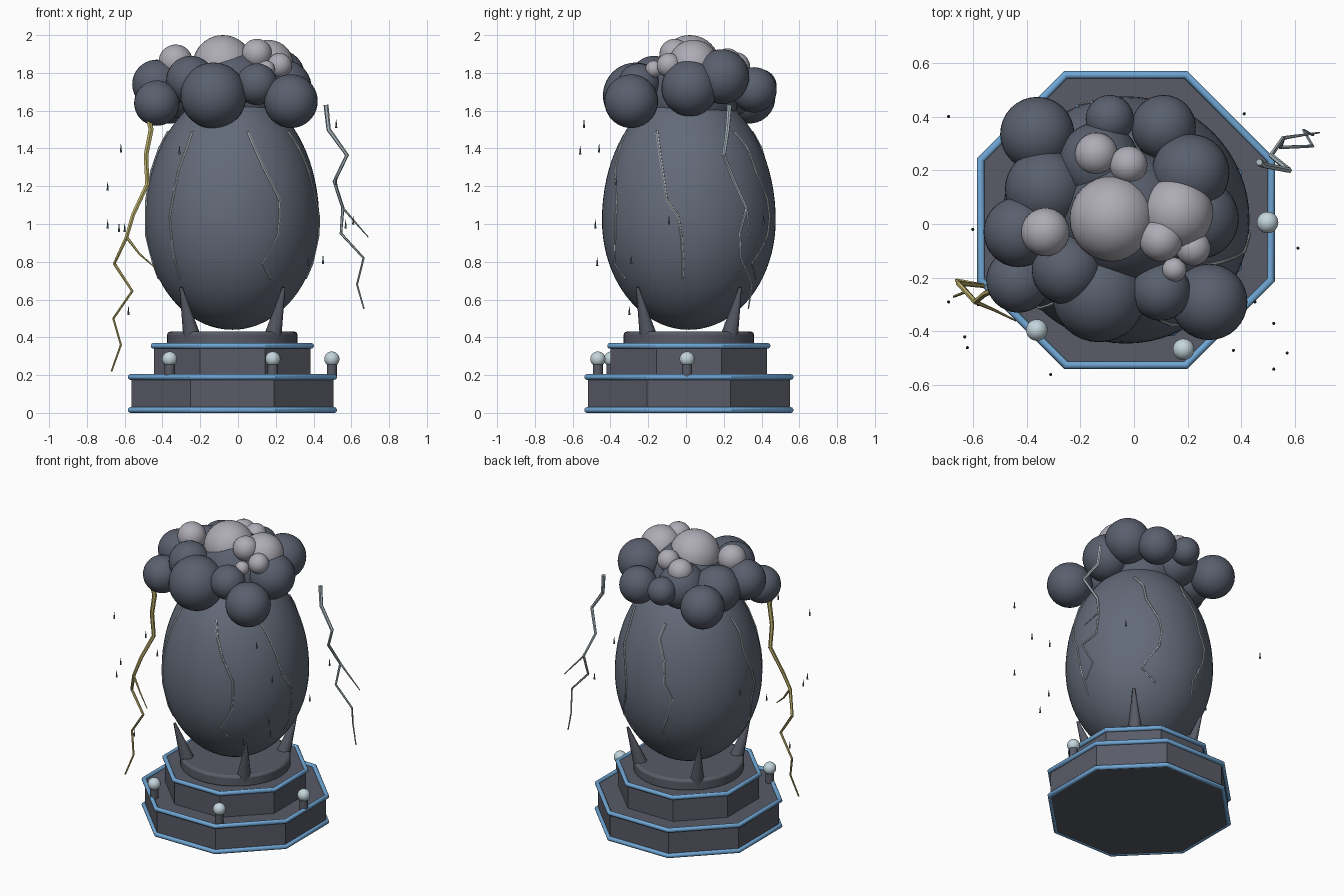
import bpy, bmesh, math
from mathutils import Matrix, Vector

if "Cube" in bpy.data.objects:
    bpy.data.objects.remove(bpy.data.objects["Cube"], do_unlink=True)

CX, CY = -0.03, 0.015   # axis of the pedestal and egg


def material(name, *rgb):
    m = bpy.data.materials.new(name)
    m.use_nodes = True
    m.diffuse_color = (*rgb, 1)
    m.node_tree.nodes["Principled BSDF"].inputs["Base Color"].default_value = (*rgb, 1)
    return m


STONE = material("dark stone", 0.10, 0.105, 0.135)
SHELL = material("slate shell", 0.125, 0.145, 0.19)
STORM = material("storm cloud", 0.10, 0.115, 0.155)
PALE = material("pale cloud", 0.42, 0.41, 0.46)
BLUE = material("blue trim", 0.16, 0.38, 0.66)
GLASS = material("pale glass", 0.55, 0.67, 0.72)
CRACK = material("silver crack", 0.45, 0.50, 0.53)
SILVER = material("silver bolt", 0.42, 0.50, 0.55)
GOLD = material("gold bolt", 0.55, 0.47, 0.16)
RAIN = material("rain", 0.10, 0.13, 0.17)


def finish(name, mat, smooth=None):
    ob = bpy.context.object
    ob.name = name
    ob.data.materials.clear()
    ob.data.materials.append(mat)
    if smooth:
        bpy.ops.object.shade_smooth_by_angle(angle=math.radians(smooth))
    return ob


def ball(name, x, y, z, r, mat):
    bpy.ops.mesh.primitive_uv_sphere_add(segments=32, ring_count=20, radius=r, location=(x, y, z))
    return finish(name, mat, 60)


def prism(name, r, z0, z1, sides, mat, x=CX, y=CY, smooth=None):
    bpy.ops.mesh.primitive_cylinder_add(vertices=sides, radius=r, depth=z1 - z0,
                                        location=(x, y, (z0 + z1) / 2),
                                        rotation=(0, 0, math.pi / 8 if sides == 8 else 0))
    return finish(name, mat, smooth)


def tube(name, points, r0, r1, mat):
    """Tapered zigzag tube along a list of points."""
    cu = bpy.data.curves.new(name, 'CURVE')
    cu.dimensions = '3D'
    cu.bevel_depth = 1
    cu.bevel_resolution = 1
    cu.use_fill_caps = True
    sp = cu.splines.new('POLY')
    sp.points.add(len(points) - 1)
    for i, (p, q) in enumerate(zip(sp.points, points)):
        p.co = (*q, 1)
        p.radius = r0 + (r1 - r0) * i / (len(points) - 1)
    ob = bpy.data.objects.new(name, cu)
    bpy.context.collection.objects.link(ob)
    bpy.ops.object.select_all(action='DESELECT')
    ob.select_set(True)
    bpy.context.view_layer.objects.active = ob
    bpy.ops.object.convert(target='MESH')
    finish(name, mat, 40)


# Pedestal: two octagonal tiers with blue trims and a round seat
OCT = math.cos(math.pi / 8)
prism("lower_tier", 0.535 / OCT, 0.005, 0.19, 8, STONE)
prism("upper_tier", 0.415 / OCT, 0.19, 0.36, 8, STONE)
for name, apothem, z in (("foot_trim", 0.54, 0.015), ("lower_trim", 0.54, 0.19),
                         ("upper_trim", 0.418, 0.355)):
    bpy.ops.mesh.primitive_torus_add(major_segments=8, minor_segments=12, major_radius=apothem / OCT,
                                     minor_radius=0.015, location=(CX, CY, z),
                                     rotation=(0, 0, math.pi / 8))
    finish(name, BLUE, 40)
seat = prism("round_seat", 0.345, 0.35, 0.43, 48, STONE)
bev = seat.modifiers.new("soft_edge", 'BEVEL')
bev.width, bev.segments = 0.015, 2
bpy.ops.object.shade_smooth_by_angle(angle=math.radians(40))

# Glass balls on short posts
for i, deg in enumerate((-1, -66, -129)):
    a = math.radians(deg)
    x, y = CX + 0.527 * math.cos(a), CY + 0.527 * math.sin(a)
    prism(f"post_{i}", 0.027, 0.19, 0.26, 16, STONE, x, y, 40)
    ball(f"glass_ball_{i}", x, y, 0.285, 0.04, GLASS)

# Egg, taller above its widest ring than below
MID, WIDE, LOW, HIGH = 1.02, 0.46, 0.58, 0.69
bpy.ops.mesh.primitive_uv_sphere_add(segments=64, ring_count=40, location=(CX, CY, MID))
for v in bpy.context.object.data.vertices:
    v.co = (v.co.x * WIDE, v.co.y * WIDE, v.co.z * (HIGH if v.co.z > 0 else LOW))
finish("egg", SHELL, 60)


def on_egg(deg, z):
    h = (z - MID) / (HIGH if z > MID else LOW)
    r = WIDE * math.sqrt(1 - h * h) + 0.002
    a = math.radians(deg)
    return CX + r * math.cos(a), CY + r * math.sin(a), z


# Cracks running down the shell: angle at each height
HEIGHTS = (1.49, 1.4, 1.28, 1.13, 1.04, 0.94, 0.79, 0.71)
for i, degs in enumerate(((-129, -129, -132, -134, -136, -135, -135, -136),
                          (-76, -72, -66, -57, -57, -58, -68, -59),
                          (-30, -24, -19, -15, -7, -5, -4, -5),
                          (45, 54, 56, 66, 68, 66, 52, 65),
                          (100, 97, 104, 106, 112, 110, 102, 106),
                          (176, 180, 178, 185, 188, 184, 189, 182))):
    tube(f"crack_{i}", [on_egg(d, z) for d, z in zip(degs, HEIGHTS)], 0.008, 0.005, CRACK)

# Claws holding the egg
for i in range(4):
    a = math.pi / 4 + i * math.pi / 2
    out = Vector((math.cos(a), math.sin(a), 0))
    foot = Vector((CX, CY, 0.38)) + out * 0.295
    tip = Vector((CX, CY, 0.665)) + out * 0.385
    d = tip - foot
    bpy.ops.mesh.primitive_cone_add(vertices=8, radius1=0.05, radius2=0.008, depth=d.length,
                                    location=(foot + tip) / 2,
                                    rotation=d.to_track_quat('Z', 'Y').to_euler())
    finish(f"claw_{i}", STONE, 50)

# Cloud crown: dark billows below, pale puffs on top
for i, (x, y, z, r) in enumerate((
        (-0.03, 0.03, 1.68, 0.25), (-0.36, 0.335, 1.67, 0.138), (0.28, -0.29, 1.65, 0.142),
        (-0.13, -0.265, 1.68, 0.175), (-0.43, -0.21, 1.64, 0.12), (-0.43, -0.03, 1.74, 0.13),
        (-0.33, 0.13, 1.71, 0.15), (-0.09, 0.39, 1.73, 0.09), (0.11, 0.36, 1.71, 0.12),
        (0.21, 0.19, 1.78, 0.145), (0.24, 0.02, 1.72, 0.15), (0.10, -0.25, 1.74, 0.11),
        (-0.25, -0.17, 1.76, 0.13), (-0.13, 0.23, 1.72, 0.15))):
    ball(f"storm_billow_{i}", x, y, z, r, STORM)
for i, (x, y, z, r) in enumerate((
        (-0.08, 0.02, 1.84, 0.16), (0.16, 0.04, 1.84, 0.135), (-0.33, -0.03, 1.86, 0.09),
        (-0.14, 0.26, 1.83, 0.08), (-0.02, 0.22, 1.86, 0.07), (0.10, -0.06, 1.9, 0.08),
        (0.22, -0.09, 1.84, 0.065), (0.15, -0.17, 1.82, 0.045))):
    ball(f"pale_puff_{i}", x, y, z, r, PALE)

# Lightning bolts with one branch each
gold = [(-0.476, -0.25, 1.57), (-0.46, -0.25, 1.5), (-0.487, -0.24, 1.365), (-0.48, -0.23, 1.21),
        (-0.555, -0.26, 1.05), (-0.59, -0.29, 0.93), (-0.655, -0.22, 0.79), (-0.56, -0.23, 0.645),
        (-0.66, -0.21, 0.5), (-0.62, -0.25, 0.36), (-0.67, -0.27, 0.22)]
silver = [(0.466, 0.23, 1.63), (0.48, 0.22, 1.5), (0.577, 0.2, 1.365), (0.51, 0.255, 1.225),
          (0.555, 0.32, 1.085), (0.545, 0.285, 0.95), (0.665, 0.29, 0.82), (0.63, 0.35, 0.68),
          (0.667, 0.33, 0.55)]
tube("gold_bolt", gold, 0.016, 0.005, GOLD)
tube("gold_branch", [gold[5], (-0.52, -0.32, 0.84), (-0.44, -0.36, 0.77)], 0.008, 0.003, GOLD)
tube("silver_bolt", silver, 0.013, 0.004, SILVER)
tube("silver_branch", [silver[4], (0.62, 0.33, 1.01), (0.69, 0.34, 0.93)], 0.007, 0.003, SILVER)

# Falling raindrops
for i, (x, y, z) in enumerate((
        (0.52, -0.54, 1.53), (-0.31, -0.56, 1.39), (-0.62, -0.46, 1.4), (0.57, -0.48, 1.0),
        (0.37, -0.47, 0.8), (-0.63, -0.42, 0.98), (0.61, -0.09, 1.02), (0.45, -0.29, 0.81),
        (-0.69, -0.29, 1.0), (-0.69, 0.4, 1.2), (-0.6, -0.02, 0.98), (0.52, -0.37, 1.23),
        (-0.58, -0.3, 0.54), (0.41, 0.41, 1.02))):
    bpy.ops.mesh.primitive_cone_add(vertices=8, radius1=0.006, radius2=0.001, depth=0.045,
                                    location=(x, y, z))
    finish(f"raindrop_{i}", RAIN, 50)
